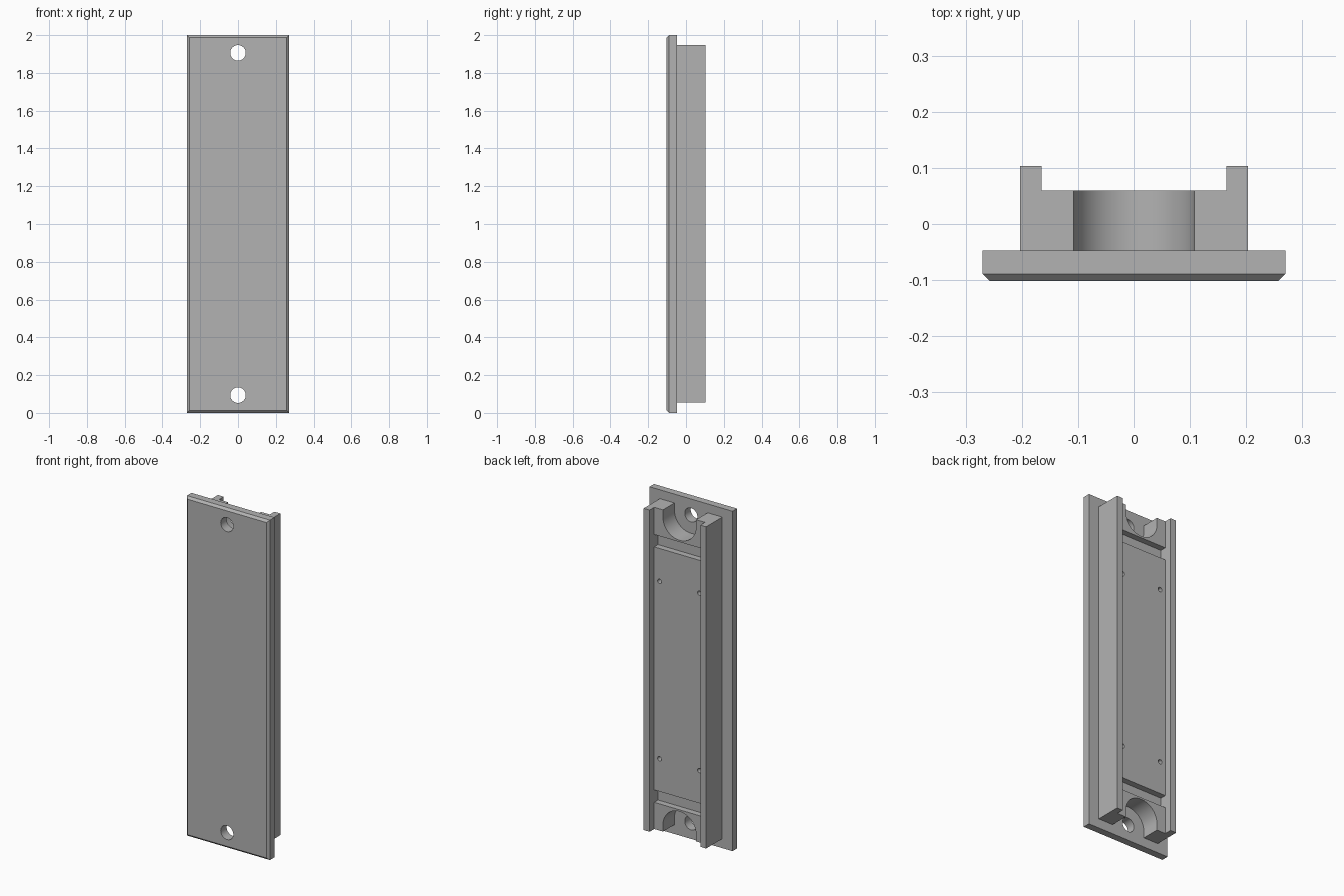
import bpy, bmesh, math
from mathutils import Vector

cube = bpy.data.objects.get("Cube")
if cube:
    bpy.data.objects.remove(cube, do_unlink=True)

grey = bpy.data.materials.new("plain grey")
grey.use_nodes = True
COLOUR = (0.45, 0.45, 0.45, 1)
grey.diffuse_color = COLOUR
grey.node_tree.nodes["Principled BSDF"].inputs["Base Color"].default_value = COLOUR

MID = 1.0                        # mirror height of the part
Y_FRONT, Y_PLATE, Y_FLOOR, Y_RAIL = -0.102, -0.047, 0.06, 0.103
HOLE_Z = 0.906                   # screw hole offset from the middle


def prism(name, points, direction):
    """Extrude a closed outline along a direction."""
    bm = bmesh.new()
    face = bm.faces.new([bm.verts.new(p) for p in points])
    moved = bmesh.ops.extrude_face_region(bm, geom=[face])["geom"]
    bmesh.ops.translate(bm, vec=Vector(direction),
                        verts=[v for v in moved if isinstance(v, bmesh.types.BMVert)])
    bmesh.ops.recalc_face_normals(bm, faces=bm.faces)
    mesh = bpy.data.meshes.new(name)
    bm.to_mesh(mesh)
    bm.free()
    mesh.materials.append(grey)
    obj = bpy.data.objects.new(name, mesh)
    bpy.context.collection.objects.link(obj)
    return obj


def box(name, x, y0, y1, z0, z1):
    outline = [(-x, y0, z0), (x, y0, z0), (x, y1, z0), (-x, y1, z0)]
    return prism(name, outline, (0, 0, z1 - z0))


def arc(cx, cz, r, y, start=0.0, sweep=2 * math.pi, n=48):
    return [(cx + r * math.cos(start + sweep * i / n), y,
             cz + r * math.sin(start + sweep * i / n)) for i in range(n)]


def cut(target, cutter):
    """Subtract a cutter and throw it away."""
    cutter.hide_render = True
    mod = target.modifiers.new("cut", "BOOLEAN")
    mod.operation, mod.solver, mod.object = "DIFFERENCE", "EXACT", cutter
    bpy.context.view_layer.objects.active = target
    bpy.ops.object.modifier_apply(modifier=mod.name)
    bpy.data.objects.remove(cutter, do_unlink=True)


# Front plate with chamfered front rim
plate = box("front_plate", 0.27, Y_FRONT, Y_PLATE, 0, 2)
bm = bmesh.new()
bm.from_mesh(plate.data)
rim = [e for e in bm.edges if all(v.co.y < Y_FRONT + 0.001 for v in e.verts)]
bmesh.ops.bevel(bm, geom=rim, offset=0.013, segments=1, affect="EDGES")
bm.to_mesh(plate.data)
bm.free()

# Rear channel body: solid floor with a raised rail on each side
half = [(0.203, Y_PLATE), (0.203, Y_RAIL), (0.165, Y_RAIL), (0.165, Y_FLOOR)]
outline = half + [(-x, y) for x, y in reversed(half)]
body = prism("rear_channel", [(x, y, 0.055) for x, y in outline], (0, 0, 1.893))

for side in (-1, 1):
    z = MID + side * HOLE_Z
    # Screw hole through the plate
    cut(plate, prism("hole_cutter", arc(0, z, 0.041, -0.2), (0, 0.3, 0)))
    # U-shaped clearance open to the end
    r, end = 0.108, z + side * 0.2
    start = math.pi if side > 0 else 0
    notch = arc(0, z, r, -0.2, start, math.pi)
    notch += [(side * r, -0.2, z), (side * r, -0.2, end), (-side * r, -0.2, end)]
    cut(body, prism("notch_cutter", notch, (0, 0.5, 0)))
    # Cross groove between end block and middle panel
    near, far = sorted((MID + side * 0.715, MID + side * 0.788))
    cut(body, box("groove_cutter", 0.165, 0.024, 0.09, near, far))
    # Small blind fixing holes
    for x in (-0.13, 0.13):
        ring = arc(x, MID + side * 0.522, 0.013, 0.0, n=24)
        cut(body, prism("fixing_cutter", ring, (0, 0.09, 0)))

# Smooth only the round walls
for obj in (plate, body):
    bpy.ops.object.select_all(action="DESELECT")
    obj.select_set(True)
    bpy.context.view_layer.objects.active = obj
    bpy.ops.object.shade_smooth_by_angle(angle=math.radians(30))
